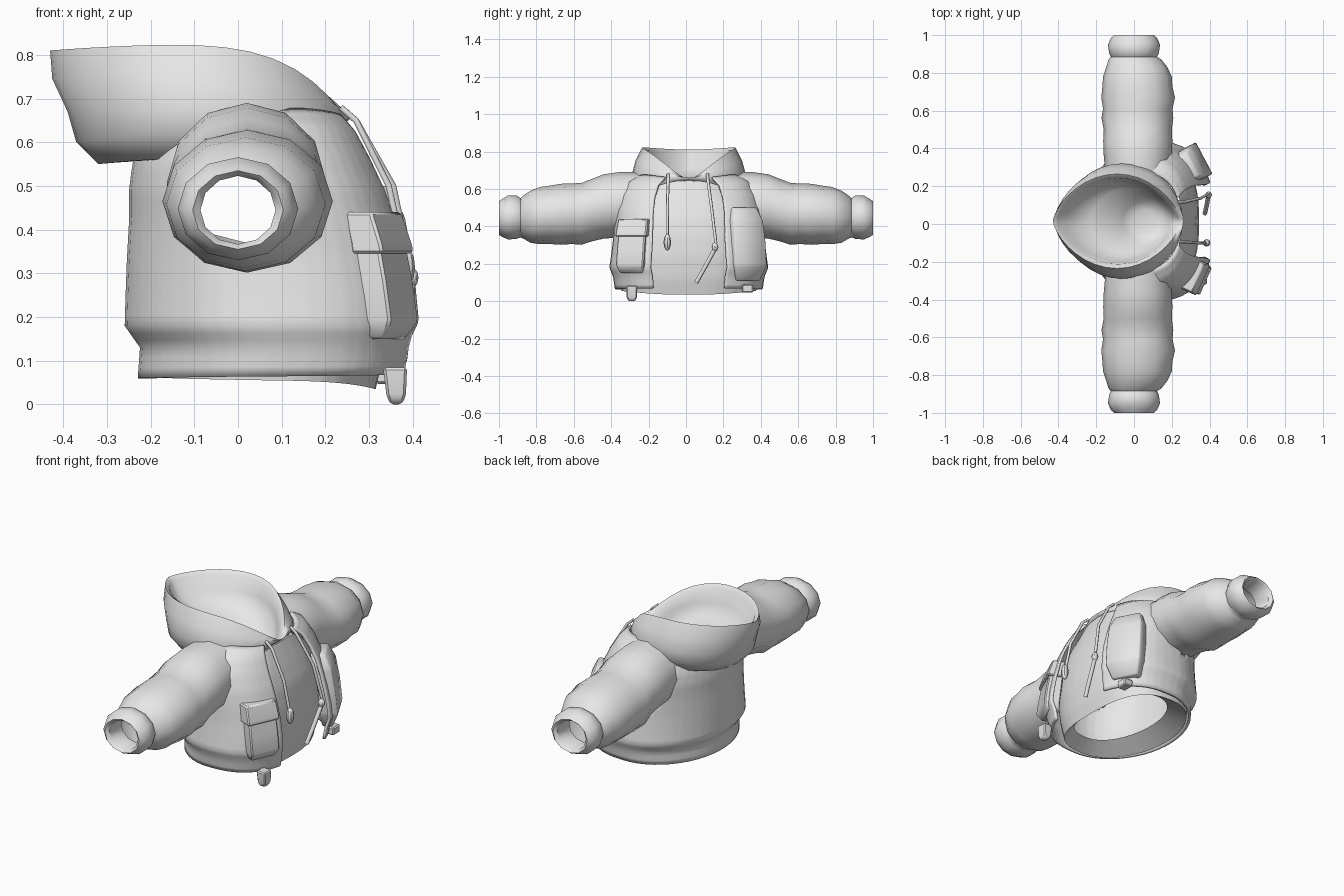
import bpy
import bmesh
from math import cos, sin, pi, radians, copysign
from mathutils import Vector, Matrix

if "Cube" in bpy.data.objects:
    bpy.data.objects.remove(bpy.data.objects["Cube"])

cloth = bpy.data.materials.new("light grey cloth")
cloth.use_nodes = True
cloth.diffuse_color = (0.8, 0.8, 0.8, 1)
cloth.node_tree.nodes["Principled BSDF"].inputs["Base Color"].default_value = (0.8, 0.8, 0.8, 1)

MID_Y = 0.015  # centre line of the torso


def finish(name, bm, angle=40):
    """Turn a bmesh into a shaded object."""
    mesh = bpy.data.meshes.new(name)
    bm.to_mesh(mesh)
    bm.free()
    mesh.materials.append(cloth)
    ob = bpy.data.objects.new(name, mesh)
    bpy.context.collection.objects.link(ob)
    bpy.ops.object.select_all(action="DESELECT")
    ob.select_set(True)
    bpy.context.view_layer.objects.active = ob
    bpy.ops.object.shade_smooth_by_angle(angle=radians(angle))
    return ob


def loft(rings, closed=True, caps=(False, False), flip=False):
    """Skin a list of point rings."""
    bm = bmesh.new()
    rows = [[bm.verts.new(p) for p in ring] for ring in rings]
    n = len(rows[0])
    for low, high in zip(rows, rows[1:]):
        for j in range(n if closed else n - 1):
            k = (j + 1) % n
            quad = [low[j], low[k], high[k], high[j]]
            bm.faces.new(quad[::-1] if flip else quad)
    if caps[0]:
        bm.faces.new(rows[0] if flip else rows[0][::-1])
    if caps[1]:
        bm.faces.new(rows[-1][::-1] if flip else rows[-1])
    return bm


def body_ring(spec, count=40, gap=0.0, front=(0.77, 0.77), back=(1, 1)):
    """Ring: back x, front x, half width, z at back, side, front; roundness per half."""
    xb, xf, w, zb, zs, zf = spec
    pts = []
    steps = count if gap == 0 else count - 1
    for i in range(count):
        a = gap + (2 * pi - 2 * gap) * i / steps
        c, s = cos(a), sin(a)
        ex, ey = front if c > 0 else back
        x = (xb + xf) / 2 + (xf - xb) / 2 * copysign(abs(c) ** ex, c)
        y = MID_Y + w * copysign(abs(s) ** ey, s)
        z = zs + (zf - zs) * ((1 + c) / 2) ** 5.5 + (zb - zs) * ((1 - c) / 2) ** 3
        pts.append((x, y, z))
    return pts


def cut_armholes(bm):
    bmesh.ops.subdivide_edges(bm, edges=bm.edges[:], cuts=2, use_grid_fill=True)
    hole = [f for f in bm.faces
            if abs(f.calc_center_median().y) > 0.22
            and (f.calc_center_median().xz - Vector((0.005, 0.455))).length < 0.112]
    bmesh.ops.delete(bm, geom=hole, context="FACES")


# Open jacket shell, its front panels standing off the shirt
jacket = [(-.23, .40, .395, .06, .065, .07), (-.225, .41, .405, .13, .13, .13),
          (-.26, .425, .425, .18, .18, .18), (-.258, .42, .415, .25, .25, .25),
          (-.255, .405, .405, .33, .33, .33), (-.25, .38, .40, .42, .42, .42),
          (-.25, .355, .395, .49, .49, .49), (-.245, .32, .375, .53, .57, .56),
          (-.24, .285, .335, .56, .645, .62), (-.23, .25, .26, .58, .685, .66)]
bm = loft([body_ring(r, 44, 0.4) for r in jacket], closed=False)
cut_armholes(bm)
ob = finish("jacket_body", bm, 70)
solid = ob.modifiers.new("thickness", "SOLIDIFY")
solid.thickness = 0.014
solid.offset = -1

# Inner shirt showing in the opening, with a wide turned-in hem
shirt = [(-.10, .28, .28, .12, .10, .07), (-.205, .315, .36, .062, .055, .035),
         (-.21, .335, .37, .13, .13, .12), (-.23, .345, .385, .24, .24, .24),
         (-.23, .34, .38, .34, .34, .34), (-.23, .325, .37, .42, .42, .44),
         (-.22, .295, .35, .48, .49, .53), (-.2, .25, .28, .52, .56, .645)]
bm = loft([body_ring(r) for r in shirt])
cut_armholes(bm)
finish("inner_shirt", bm, 60)

# Hood: outer wall, V-fronted rim, then the inner shelf and neck hollow
hood = [(-.22, .235, .25, .56, .56, .64), (-.32, .242, .26, .55, .57, .645),
        (-.37, .25, .295, .60, .625, .65), (-.39, .258, .305, .67, .68, .655),
        (-.425, .262, .285, .745, .755, .66), (-.43, .252, .25, .81, .828, .65),
        (-.405, .235, .228, .795, .81, .635), (-.36, .215, .215, .71, .73, .62),
        (-.23, .20, .175, .655, .665, .61), (-.11, .19, .135, .635, .63, .60),
        (-.06, .17, .105, .575, .575, .57), (0, .12, .06, .555, .555, .555)]
front_round = [.9, .9, .95, 1, 1.2, 1.45, 1.45, 1.4, 1.2, 1, 1, 1]
back_round = [1, 1, 1.05, 1.15, 1.3, 1.4, 1.4, 1.3, 1.1, 1, 1, 1]
bm = loft([body_ring(r, 36, front=(1, f), back=(1, b))
           for r, f, b in zip(hood, front_round, back_round)], caps=(False, True))
finish("hood", bm, 60)

# Sleeves with puffed cuffs: y, centre x, centre z, half width, half height
sleeve = [(.25, .02, .53, .17, .16), (.36, .02, .515, .18, .175), (.44, .02, .507, .183, .172),
          (.5, .02, .488, .18, .167), (.56, .018, .467, .19, .165), (.61, .02, .468, .184, .162),
          (.67, .022, .465, .195, .163), (.73, .018, .462, .185, .156), (.78, .018, .458, .182, .153),
          (.83, .015, .452, .162, .14), (.87, .005, .45, .14, .115), (.885, 0, .446, .122, .105),
          (.905, 0, .45, .132, .116), (.95, 0, .448, .138, .118), (.985, 0, .445, .122, .1),
          (1.0, 0, .445, .104, .09), (.985, 0, .445, .086, .078), (.88, 0, .445, .088, .08)]
for side, label in ((1, "left"), (-1, "right")):
    rings = [[(cx + rx * cos(2 * pi * i / 12), side * y, cz + rz * sin(2 * pi * i / 12))
              for i in range(12)] for y, cx, cz, rx, rz in sleeve]
    finish(label + "_sleeve", loft(rings, flip=side > 0), 45)


def block(name, origin, turn, levels, soft=35):
    """Tapered box: each level is z, half width, back depth, front depth."""
    rings = [[(b, -w, z), (f, -w, z), (f, w, z), (b, w, z)] for z, w, b, f in levels]
    bm = loft(rings, caps=(True, True))
    bmesh.ops.bevel(bm, geom=bm.edges[:], offset=0.006, segments=1, affect="EDGES")
    place = Matrix.Translation(origin) @ Matrix.Rotation(turn, 4, "Z")
    bmesh.ops.transform(bm, matrix=place, verts=bm.verts)
    finish(name, bm, soft)


# Right pocket with a flap, left pocket as one soft tall bag
block("right_pocket", (.34, -.285, 0), radians(-24),
      [(.15, .065, -.04, .02), (.19, .08, -.04, .045), (.28, .08, -.05, .032),
       (.38, .078, -.06, .012)])
block("right_pocket_flap", (.34, -.285, 0), radians(-24),
      [(.345, .09, -.05, .028), (.36, .09, -.05, .028), (.44, .086, -.07, 0)])
block("left_pocket", (.335, .33, 0), radians(28),
      [(.11, .07, -.04, .012), (.19, .095, -.05, .042), (.32, .095, -.06, .028),
       (.43, .09, -.08, .008), (.5, .07, -.1, -.025)], 60)

# Hem clips
block("hem_clip", (.362, -.29, 0), 0,
      [(0, .015, -.012, .012), (.018, .028, -.022, .022), (.085, .03, -.03, .025)])
block("hem_tab", (.345, .33, 0), 0, [(.047, .03, -.03, .02), (.09, .03, -.04, .02)])


def cord(name, points, radius):
    """Round tube along a few points."""
    curve = bpy.data.curves.new(name, "CURVE")
    curve.dimensions = "3D"
    curve.bevel_depth = radius
    curve.bevel_resolution = 1
    curve.use_fill_caps = True
    spline = curve.splines.new("POLY")
    spline.points.add(len(points) - 1)
    for p, co in zip(spline.points, points):
        p.co = (*co, 1)
    curve.materials.append(cloth)
    bpy.context.collection.objects.link(bpy.data.objects.new(name, curve))


def bead(name, centre, size):
    bm = bmesh.new()
    bmesh.ops.create_uvsphere(bm, u_segments=8, v_segments=6, radius=1)
    place = Matrix.Translation(centre) @ Matrix.Diagonal((*size, 1))
    bmesh.ops.transform(bm, matrix=place, verts=bm.verts)
    finish(name, bm)


# Drawstrings with end beads
cord("right_drawstring", [(.235, -.095, .68), (.27, -.095, .65), (.345, -.1, .5), (.38, -.1, .34)], .008)
bead("right_bead", (.385, -.1, .315), (.02, .02, .045))
cord("left_drawstring", [(.235, .115, .68), (.27, .117, .65), (.355, .137, .5), (.395, .16, .31)], .008)
bead("left_bead", (.395, .155, .29), (.018, .018, .025))
cord("left_drawstring_tail", [(.395, .155, .28), (.385, .1, .18), (.375, .055, .1)], .012)
